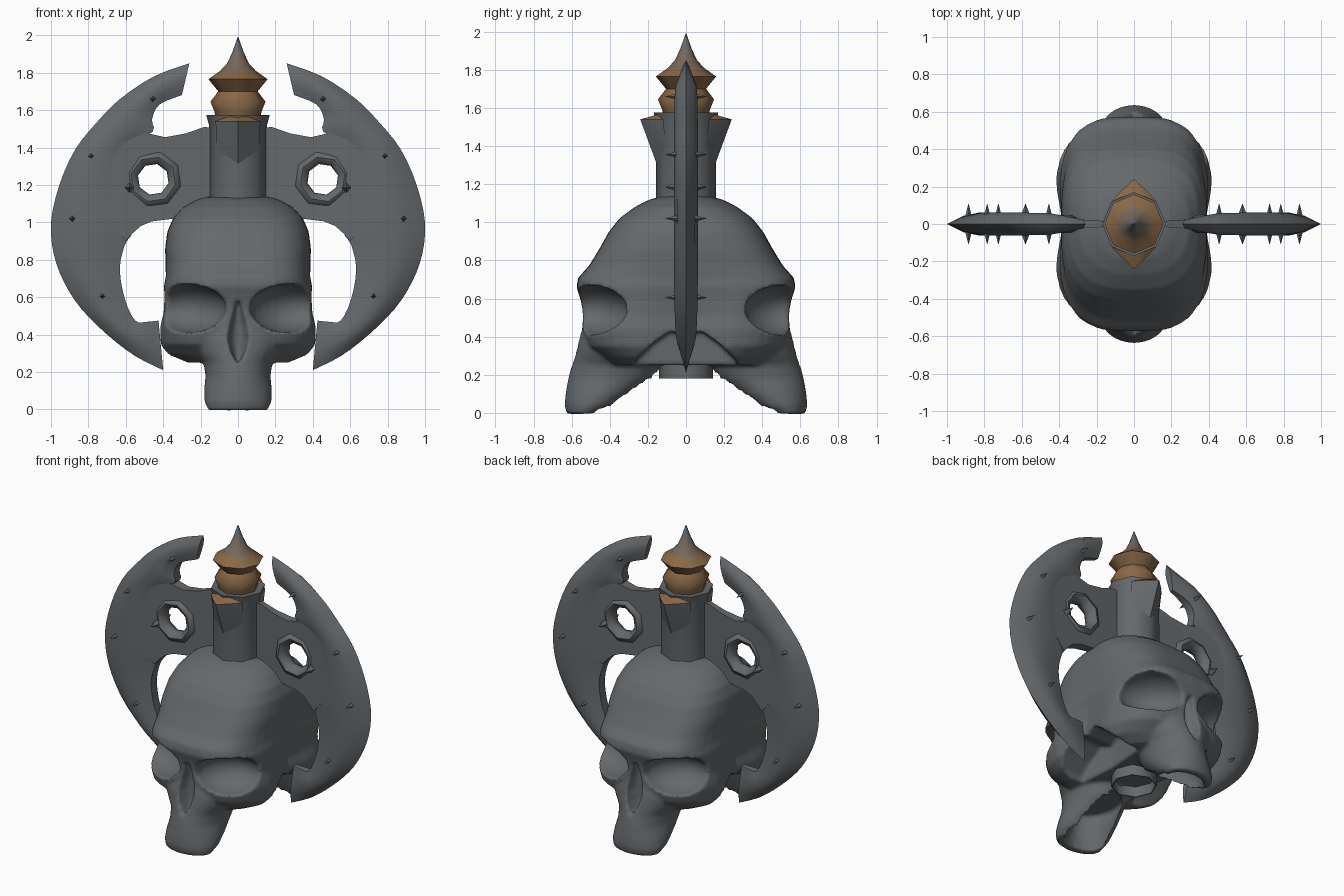
import bpy, bmesh, math
from mathutils import Matrix, Vector

if "Cube" in bpy.data.objects:
    bpy.data.objects.remove(bpy.data.objects["Cube"])


def material(name, rgb):
    m = bpy.data.materials.new(name)
    m.diffuse_color = (*rgb, 1)
    m.use_nodes = True
    m.node_tree.nodes["Principled BSDF"].inputs["Base Color"].default_value = m.diffuse_color
    return m


IRON = material("dark iron", (0.130, 0.141, 0.150))
BRONZE = material("brown bronze", (0.25, 0.137, 0.062))
TARNISH = material("tarnished bronze", (0.18, 0.137, 0.105))


def finish(name, bm, mats=(IRON,), angle=35, mirror=None):
    """Turn a bmesh into an object, optionally mirrored, shaded by angle."""
    bmesh.ops.recalc_face_normals(bm, faces=bm.faces)
    me = bpy.data.meshes.new(name)
    bm.to_mesh(me)
    bm.free()
    ob = bpy.data.objects.new(name, me)
    bpy.context.collection.objects.link(ob)
    for m in mats:
        me.materials.append(m)
    if mirror is not None:
        md = ob.modifiers.new("mirror", 'MIRROR')
        md.use_axis = [i in mirror for i in range(3)]
        md.use_mirror_merge = False
        apply(ob)
    if angle:
        smooth(ob, angle)
    return ob


def select(ob):
    bpy.ops.object.select_all(action='DESELECT')
    ob.select_set(True)
    bpy.context.view_layer.objects.active = ob


def smooth(ob, angle):
    select(ob)
    bpy.ops.object.shade_smooth_by_angle(angle=math.radians(angle))


def apply(ob):
    select(ob)
    for md in list(ob.modifiers):
        bpy.ops.object.modifier_apply(modifier=md.name)


def boolean(ob, other, op):
    md = ob.modifiers.new("bool", 'BOOLEAN')
    md.operation, md.object, md.solver, md.use_self = op, other, 'EXACT', True
    apply(ob)
    bpy.data.objects.remove(other)


def skin(bm, rings, closed=False):
    """Bridge rings of points with quads and cap both ends."""
    rows = [[bm.verts.new(p) for p in r] for r in rings]
    n = len(rows[0])
    for a, b in zip(rows, rows[1:] + (rows[:1] if closed else [])):
        for i in range(n):
            bm.faces.new((a[i], a[(i + 1) % n], b[(i + 1) % n], b[i]))
    if not closed:
        bm.faces.new(rows[0])
        bm.faces.new(rows[-1])


def oval(z, hx, y0, y1, power, n=40):
    """Superellipse ring at height z."""
    pts = []
    for i in range(n):
        c, s = math.cos(math.tau * i / n), math.sin(math.tau * i / n)
        pts.append((hx * math.copysign(abs(c) ** (2 / power), c),
                    (y0 + y1) / 2 + (y1 - y0) / 2 * math.copysign(abs(s) ** (2 / power), s), z))
    return pts


def circle(r, z, n=8):
    return [(r * math.cos(math.tau * i / n), r * math.sin(math.tau * i / n), z) for i in range(n)]


def prism(bm, outline, to3d, half):
    skin(bm, [[to3d(u, v, -half) for u, v in outline], [to3d(u, v, half) for u, v in outline]])


# --- two-faced skull: cranium and cheeks ---
bm = bmesh.new()
skin(bm, [oval(z, hx, -hy, hy, p) for z, hx, hy, p in [
    (0.25, 0.31, 0.41, 3), (0.29, 0.395, 0.45, 3), (0.35, 0.425, 0.52, 3.2), (0.44, 0.425, 0.545, 3.4),
    (0.52, 0.405, 0.54, 3.5), (0.60, 0.40, 0.555, 3.5), (0.66, 0.402, 0.575, 3.4), (0.71, 0.39, 0.565, 3.3),
    (0.77, 0.387, 0.51, 3.3), (0.86, 0.39, 0.455, 3.2), (0.95, 0.378, 0.405, 3), (1.02, 0.348, 0.35, 2.8),
    (1.08, 0.295, 0.27, 2.5), (1.12, 0.22, 0.19, 2.2), (1.135, 0.17, 0.13, 2)]])
skull = finish("skull", bm, angle=0)

# upper jaws, one per face, each hollow and open underneath
JAW = [(-0.005, 0.158, 0.625, 0.44), (0.04, 0.18, 0.637, 0.35), (0.10, 0.182, 0.632, 0.27),
       (0.18, 0.174, 0.618, 0.17), (0.25, 0.185, 0.60, 0.13), (0.31, 0.235, 0.585, 0.11),
       (0.38, 0.27, 0.57, 0.10), (0.46, 0.20, 0.55, 0.2), (0.60, 0.12, 0.545, 0.3)]
bm = bmesh.new()
hollow = bmesh.new()
for s in (-1, 1):
    skin(bm, [[(x, s * y, z) for x, y, z in oval(z, hx, yb, yf, 2, 28)] for z, hx, yf, yb in JAW])
    skin(hollow, [[(x, s * y, z - 0.03) for x, y, z in oval(z, hx - 0.045, yb + 0.02, yf - 0.06, 2, 28)]
                  for z, hx, yf, yb in JAW[:5]])
boolean(skull, finish("jaw_helper", bm, angle=0), 'UNION')
boolean(skull, finish("palate_cutter", hollow, angle=0), 'DIFFERENCE')

# arch between the two pairs of cheeks
bm = bmesh.new()
arch = [(-0.28, 0.2), (-0.26, 0.28), (-0.18, 0.36), (-0.08, 0.43), (0, 0.40)]
arch += [(-y, z) for y, z in arch[-2::-1]]
for s in (-1, 1):
    prism(bm, arch, lambda y, z, w: (s * 0.36 + w, y, z), 0.17)
boolean(skull, finish("arch_cutter", bm, angle=0), 'DIFFERENCE')

# eye sockets and nose openings
bm = bmesh.new()
for sy in (-1, 1):
    for sx in (-1, 1):
        m = (Matrix.Translation((sx * 0.268, sy * 0.49, 0.54))
             @ Matrix.Rotation(-sx * sy * 0.62, 4, 'Z') @ Matrix.Diagonal((0.222, 0.17, 0.13, 1)))
        bmesh.ops.create_uvsphere(bm, u_segments=24, v_segments=16, radius=1, matrix=m)
    skin(bm, [[(x, sy * 0.59 + y, z) for x, y, z in oval(z, w, -0.11, 0.11, 2, 12)]
              for z, w in [(0.25, 0.006), (0.31, 0.042), (0.38, 0.06), (0.45, 0.052), (0.58, 0.012)]])
boolean(skull, finish("socket_cutter", bm, angle=0), 'DIFFERENCE')
md = skull.modifiers.new("remesh", 'REMESH')
md.mode, md.voxel_size = 'VOXEL', 0.012
md = skull.modifiers.new("smooth", 'SMOOTH')
md.iterations = 5
apply(skull)
# pinch the temples between the cheekbones
for v in skull.data.vertices:
    k = max(0, 1 - abs(v.co.y) / 0.24) * min(1, max(0, (0.75 - v.co.z) / 0.25))
    v.co.x *= 1 - 0.1 * k
smooth(skull, 60)

# --- eight-sided hollow shaft with a flared top rim ---
bm = bmesh.new()
skin(bm, [circle(r, z) for r, z in [
    (0.10, 1.565), (0.13, 1.0), (0.135, 0.18), (0.142, 0.18), (0.158, 1.0), (0.155, 1.52),
    (0.17, 1.575), (0.12, 1.57)]], closed=True)
finish("shaft", bm, angle=48)

# --- pointed guard plates below the rim, bronze on top ---
bm = bmesh.new()
for p in [(-.12, -.12, 1.54), (.12, -.12, 1.54), (-.07, -.175, 1.54), (.07, -.175, 1.54),
          (-.05, -.15, 1.565), (.05, -.15, 1.565),
          (0, -.24, 1.54), (-.11, -.10, 1.36), (.11, -.10, 1.36), (0, -.155, 1.31)]:
    bm.verts.new(p)
bmesh.ops.convex_hull(bm, input=bm.verts)
bm.normal_update()
for f in bm.faces:
    f.material_index = int(f.normal.z > 0.5)
finish("guard_plate", bm, (IRON, BRONZE), mirror=(1,), angle=40)

# --- turned finial fading to an iron tip ---
bm = bmesh.new()
skin(bm, [circle(r, z) for r, z in [
    (0.12, 1.55), (0.125, 1.59), (0.147, 1.645), (0.105, 1.70), (0.158, 1.765),
    (0.095, 1.81), (0.058, 1.85), (0.03, 1.91), (0.002, 1.99)]])
for f in bm.faces:
    z = f.calc_center_median().z
    f.material_index = 1 if z < 1.82 else 2 if z < 1.9 else 0
finish("finial", bm, (IRON, BRONZE, TARNISH), angle=60)

# --- crescent blades: (outer x, z, inner x, z, half thickness) ---
sections = [
    (.26, 1.85, .30, 1.68, .025), (.45, 1.78, .42, 1.63, .055), (.63, 1.66, .46, 1.55, .06),
    (.75, 1.54, .455, 1.485, .062), (.87, 1.39, .57, 1.40, .062), (.955, 1.2, .60, 1.2, .062),
    (1.0, 1.0, .56, .97, .062), (.985, .83, .605, .88, .062), (.93, .68, .632, .75, .062),
    (.84, .54, .605, .59, .06), (.70, .40, .55, .475, .055), (.55, .285, .49, .468, .045),
    (.40, .21, .425, .475, .02)]


def refine(rows, steps=3):
    """Catmull-Rom curve through the section values."""
    out = []
    for j in range(len(rows) - 1):
        p = [rows[max(0, min(len(rows) - 1, j + d))] for d in (-1, 0, 1, 2)]
        for t in (s / steps for s in range(steps)):
            out.append([0.5 * (2 * b + (c - a) * t + (2 * a - 5 * b + 4 * c - d) * t * t
                               + (3 * b - a - 3 * c + d) * t ** 3) for a, b, c, d in zip(*p)])
    return out + [rows[-1]]


bm = bmesh.new()
rings = []
for ox, oz, ix, iz, t in refine(sections):
    o, i = Vector((min(ox, 1.0), 0, oz)), Vector((ix, 0, iz))
    side = [(0.2, 0.7), (0.42, 1.0), (0.7, 0.85), (1.0, 0.5)]
    near = [o.lerp(i, k) + Vector((0, -t * w, 0)) for k, w in side]
    far = [o.lerp(i, k) + Vector((0, t * w, 0)) for k, w in reversed(side)]
    rings.append([o] + near + far)
skin(bm, rings)
finish("crescent_blade", bm, mirror=(0,), angle=40)

# --- webs joining blades to shaft, with a round window ---
bm = bmesh.new()
web_outline = [(.1, 1.5), (.18, 1.51), (.28, 1.475), (.39, 1.455), (.50, 1.48), (.68, 1.40),
               (.68, 1.0), (.60, .90), (.565, .94), (.52, .98), (.46, 1.005), (.34, 1.02), (.1, 1.03)]
prism(bm, web_outline, lambda x, z, s: (x, s * (0.012 + 0.065 * (x - 0.1)), z), 1)
web = finish("blade_web", bm, angle=0)
bm = bmesh.new()
C = Vector((0.453, 0, 1.23))
prism(bm, [(x, y) for x, y, _ in circle(0.115, 0)], lambda x, z, w: (C.x + x, w, C.z + z), 0.3)
boolean(web, finish("window_cutter", bm, angle=0), 'DIFFERENCE')
md = web.modifiers.new("mirror", 'MIRROR')
md.use_mirror_merge = False
apply(web)

# --- eight-sided rings around the windows ---
bm = bmesh.new()
rings = []
for k in range(8):
    a = math.tau * k / 8 + 0.25
    d = Vector((math.cos(a), 0, math.sin(a)))
    rings.append([C + d * (0.122 + x) + Vector((0, y * 1.3, 0)) for x, y, _ in circle(0.038, 0)])
skin(bm, rings, closed=True)
finish("window_ring", bm, mirror=(0,), angle=60)

# --- pointed studs on both blade faces ---
bm = bmesh.new()
for x, z, r in [(.455, 1.66, .02), (.785, 1.355, .02), (.885, 1.02, .02), (.725, .605, .02), (.58, 1.185, .03)]:
    m = Matrix.Translation((x, -0.07, z)) @ Matrix.Rotation(math.pi / 2, 4, 'X')
    bmesh.ops.create_cone(bm, cap_ends=True, segments=4, radius1=r, radius2=0.001, depth=0.075, matrix=m)
finish("stud", bm, mirror=(0, 1), angle=60)
